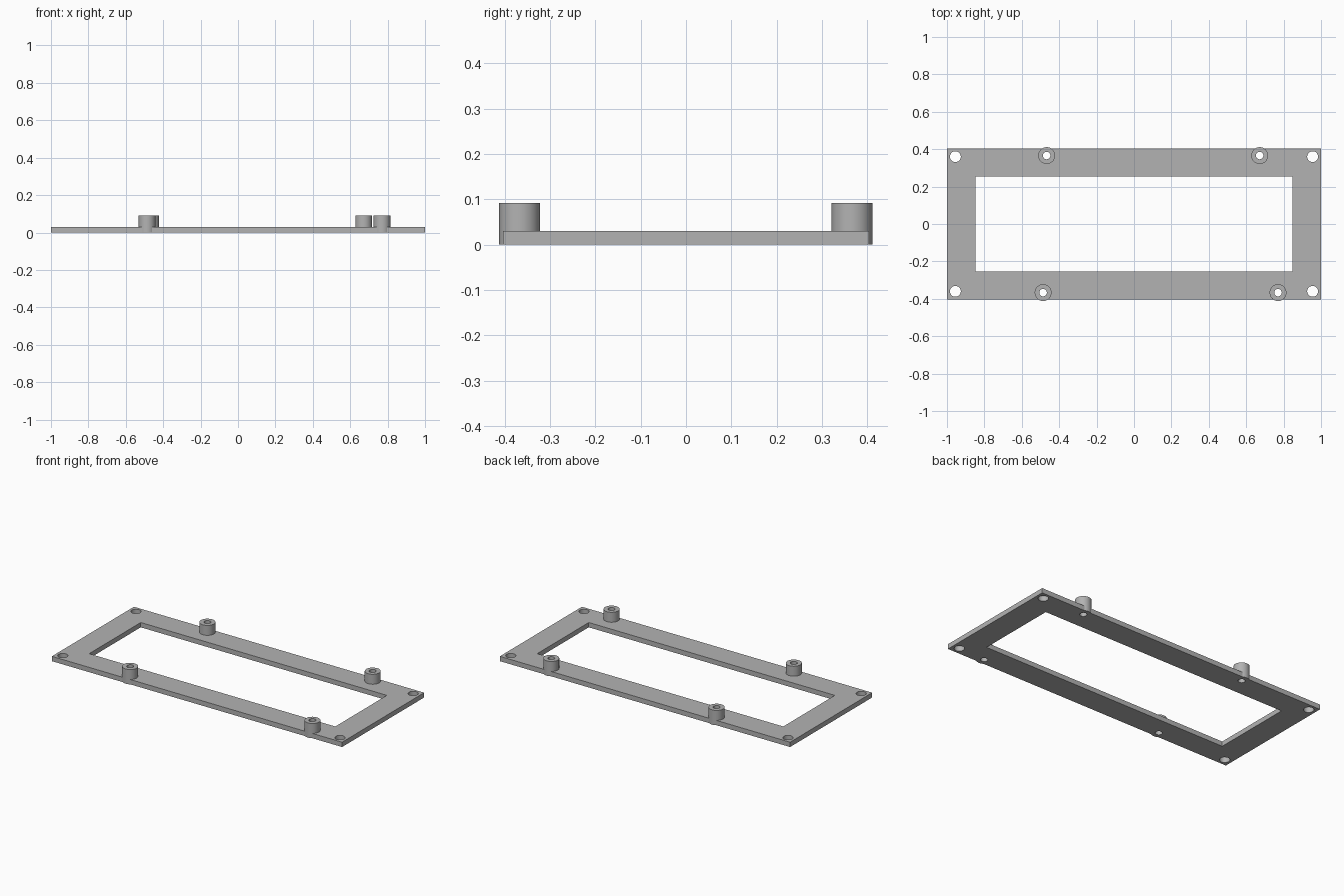
import bpy

cube = bpy.data.objects.get("Cube")
if cube:
    bpy.data.objects.remove(cube, do_unlink=True)

PLATE_H, BOSS_H = 0.03, 0.092
BOSS_R, BORE_R, CORNER_R = 0.045, 0.02, 0.029
BOSSES = [(-0.467, 0.366), (0.672, 0.366), (-0.486, -0.367), (0.77, -0.367)]

grey = bpy.data.materials.new("plain grey")
grey.use_nodes = True
grey.diffuse_color = (0.45, 0.45, 0.45, 1)
grey.node_tree.nodes["Principled BSDF"].inputs["Base Color"].default_value = (0.45, 0.45, 0.45, 1)


def box(name, sx, sy, z0, z1):
    bpy.ops.mesh.primitive_cube_add(size=1, location=(0, 0, (z0 + z1) / 2))
    ob = bpy.context.object
    ob.name = name
    ob.scale = (sx, sy, z1 - z0)
    bpy.ops.object.transform_apply(location=True, rotation=False, scale=True)
    ob.data.materials.append(grey)
    return ob


def cylinder(name, x, y, r, z0, z1):
    bpy.ops.mesh.primitive_cylinder_add(vertices=48, radius=r, depth=z1 - z0,
                                        location=(x, y, (z0 + z1) / 2))
    ob = bpy.context.object
    ob.name = name
    ob.data.materials.append(grey)
    return ob


def combine(target, tool, operation):
    mod = target.modifiers.new(operation.lower(), 'BOOLEAN')
    mod.operation = operation
    mod.solver = 'EXACT'
    mod.object = tool
    bpy.context.view_layer.objects.active = target
    bpy.ops.object.modifier_apply(modifier=mod.name)
    bpy.data.objects.remove(tool, do_unlink=True)


# Flat frame with a rectangular window
frame = box("mounting_frame", 2, 0.808, 0, PLATE_H)
combine(frame, box("window_cutter", 1.696, 0.508, -0.1, 0.2), 'DIFFERENCE')

# Standoffs overhanging the long edges, bored right through
for x, y in BOSSES:
    combine(frame, cylinder("standoff", x, y, BOSS_R, 0, BOSS_H), 'UNION')
for x, y in BOSSES:
    combine(frame, cylinder("bore_cutter", x, y, BORE_R, -0.1, 0.2), 'DIFFERENCE')

# Corner screw holes
for sx in (-1, 1):
    for sy in (-1, 1):
        combine(frame, cylinder("hole_cutter", sx * 0.955, sy * 0.36, CORNER_R, -0.1, 0.2),
                'DIFFERENCE')

# Smooth round walls, crisp edges
bpy.ops.object.select_all(action='DESELECT')
frame.select_set(True)
bpy.context.view_layer.objects.active = frame
bpy.ops.object.shade_smooth_by_angle(angle=0.52)
